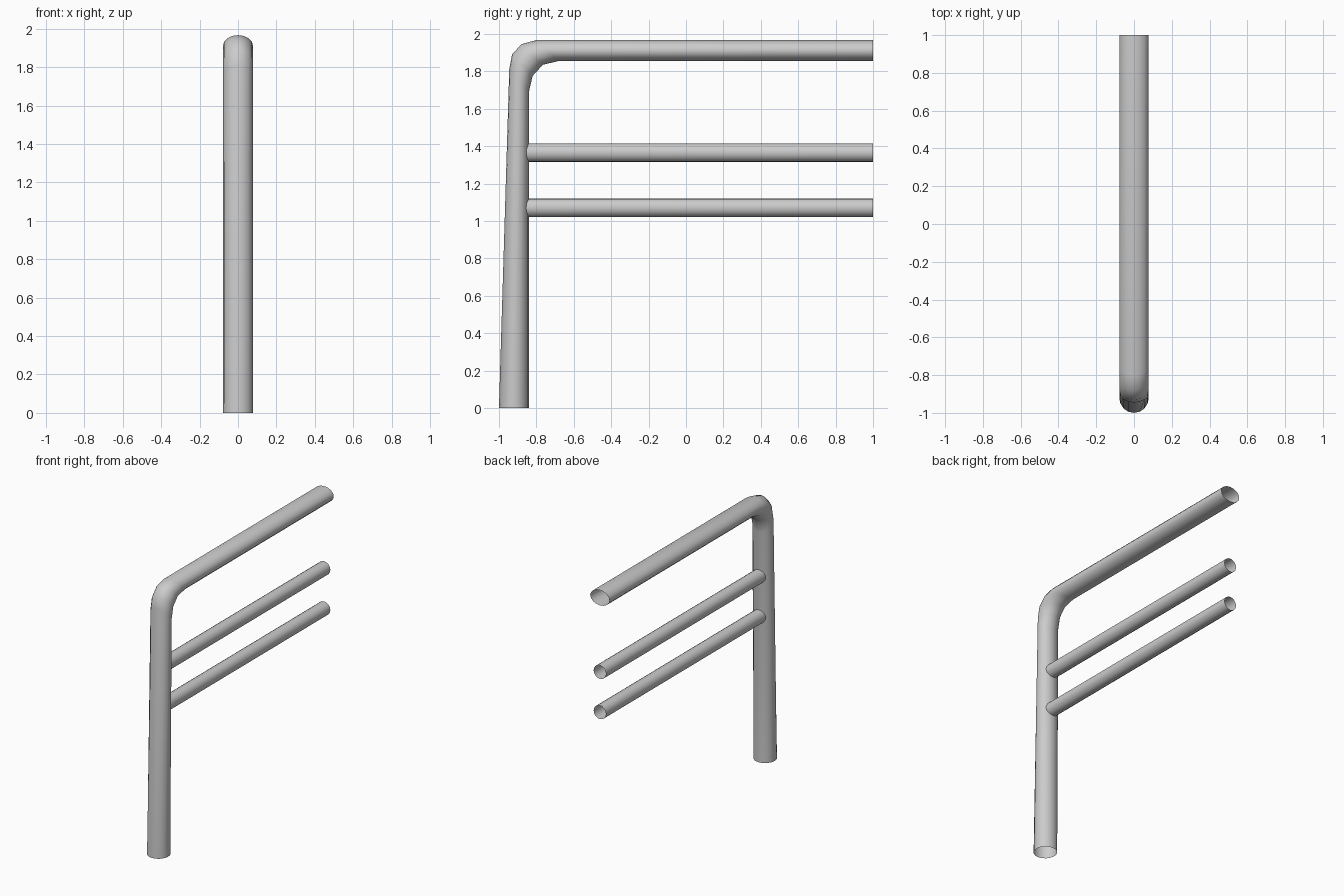
import bpy, bmesh
from math import sin, cos, pi, sqrt

cube = bpy.data.objects.get("Cube")
if cube:
    bpy.data.objects.remove(cube, do_unlink=True)

SIDES = 16
HALF_WIDTH = 0.078

steel = bpy.data.materials.new("grey_steel")
steel.use_nodes = True
colour = (0.6, 0.6, 0.6, 1)
steel.diffuse_color = colour
steel.node_tree.nodes["Principled BSDF"].inputs["Base Color"].default_value = colour


def tube(name, rings):
    """Open-ended smooth tube skinned through rings of points."""
    bm = bmesh.new()
    loops = [[bm.verts.new(p) for p in ring] for ring in rings]
    for a, b in zip(loops, loops[1:]):
        for i in range(SIDES):
            j = (i + 1) % SIDES
            bm.faces.new((a[i], a[j], b[j], b[i]))
    bmesh.ops.recalc_face_normals(bm, faces=bm.faces[:])
    # Face the wall outwards, judged on the first strip
    face = bm.faces[:][0]
    middle = sum((v.co for v in loops[0] + loops[1]), face.normal * 0) / (2 * SIDES)
    if face.normal.dot(face.calc_center_median() - middle) < 0:
        bmesh.ops.reverse_faces(bm, faces=bm.faces[:])
    mesh = bpy.data.meshes.new(name)
    bm.to_mesh(mesh)
    bm.free()
    mesh.materials.append(steel)
    mesh.shade_smooth()
    obj = bpy.data.objects.new(name, mesh)
    bpy.context.collection.objects.link(obj)
    return obj


# Tapered post bending into the top rail: outer and inner edges as (y, z)
outer = [(-1, 0), (-0.945, 1.81), (-0.93, 1.89), (-0.88, 1.945), (-0.8, 1.967), (1, 1.967)]
inner = [(-0.84, 0), (-0.84, 1.69), (-0.82, 1.775), (-0.765, 1.835), (-0.68, 1.855), (1, 1.855)]


def post_ring(o, i):
    ring = []
    for k in range(SIDES):
        a = 2 * pi * k / SIDES
        t = (1 + cos(a)) / 2
        ring.append((HALF_WIDTH * sin(a), i[0] + (o[0] - i[0]) * t, i[1] + (o[1] - i[1]) * t))
    return ring


tube("post_and_top_rail", [post_ring(o, i) for o, i in zip(outer, inner)])


# Round lower rails, with the front end coped to the curved back of the post
def rail(name, z, radius=0.05):
    front, back = [], []
    depth = 0.08 - 0.0152 * z
    for k in range(SIDES):
        a = 2 * pi * k / SIDES
        x, h = radius * sin(a), z + radius * cos(a)
        cope = -0.84 - depth * (1 - sqrt(1 - (x / HALF_WIDTH) ** 2))
        front.append((x, cope, h))
        back.append((x, 1, h))
    tube(name, [front, back])


rail("middle_rail", 1.365)
rail("lower_rail", 1.07)
